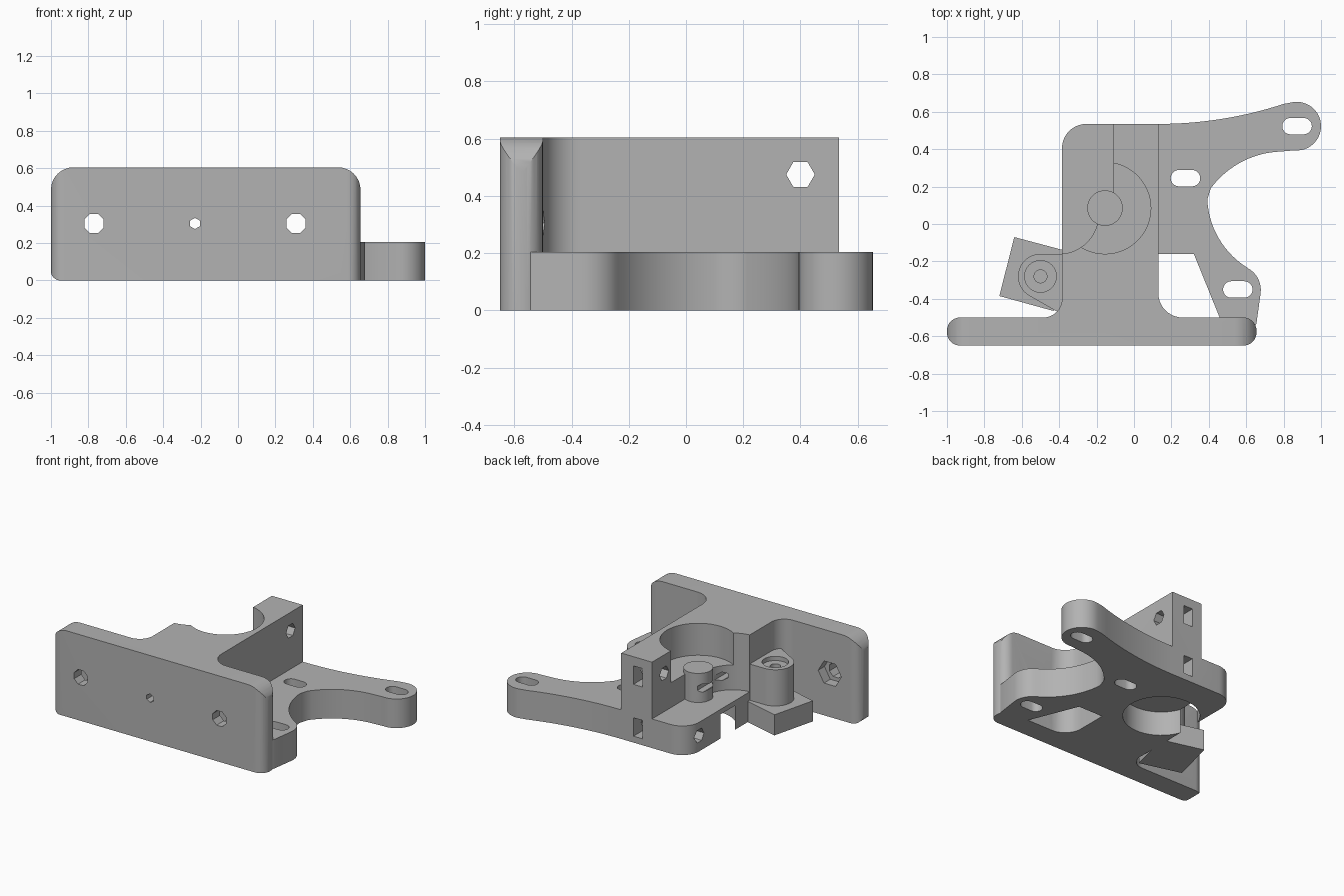
import bpy, bmesh, math
from mathutils import Vector

if "Cube" in bpy.data.objects:
    bpy.data.objects.remove(bpy.data.objects["Cube"], do_unlink=True)

grey = bpy.data.materials.new("plain_grey")
grey.use_nodes = True
color = (0.45, 0.45, 0.45, 1)
grey.diffuse_color = color
grey.node_tree.nodes["Principled BSDF"].inputs["Base Color"].default_value = color


def arc(cx, cy, r, start=0, end=360, n=24):
    """Points on an arc, angles in degrees."""
    a, b = math.radians(start), math.radians(end)
    return [(cx + r * math.cos(a + (b - a) * i / n),
             cy + r * math.sin(a + (b - a) * i / n)) for i in range(n + 1)]


def circle(cx, cy, r, n=48, turn=0):
    return arc(cx, cy, r, turn, turn + 360, n)[:-1]


def arc3(p, q, s, n=14):
    """Arc from p through q to s."""
    (ax, ay), (bx, by), (cx, cy) = p, q, s
    d = 2 * (ax * (by - cy) + bx * (cy - ay) + cx * (ay - by))
    a2, b2, c2 = ax * ax + ay * ay, bx * bx + by * by, cx * cx + cy * cy
    ux = (a2 * (by - cy) + b2 * (cy - ay) + c2 * (ay - by)) / d
    uy = (a2 * (cx - bx) + b2 * (ax - cx) + c2 * (bx - ax)) / d
    angle = lambda t: math.degrees(math.atan2(t[1] - uy, t[0] - ux))
    a0, sweep = angle(p), (angle(s) - angle(p)) % 360
    if (angle(q) - a0) % 360 > sweep:
        sweep -= 360
    return arc(ux, uy, math.hypot(ax - ux, ay - uy), a0, a0 + sweep, n)


def rect(x0, x1, y0, y1):
    return [(x0, y0), (x1, y0), (x1, y1), (x0, y1)]


def round_rect(x0, x1, y0, y1, radii):
    """Rounded rectangle; radii start at the lower left, anticlockwise."""
    pts = []
    corners = [(x0, y0, 1, 1), (x1, y0, -1, 1), (x1, y1, -1, -1), (x0, y1, 1, -1)]
    for i, ((x, y, sx, sy), r) in enumerate(zip(corners, radii)):
        start = 180 + 90 * i
        pts += arc(x + sx * r, y + sy * r, r, start, start + 90, 8) if r else [(x, y)]
    return pts


def prism(name, pts, lo, hi, axis="z"):
    place = {"z": lambda u, v, w: (u, v, w),
             "y": lambda u, v, w: (u, w, v),
             "x": lambda u, v, w: (w, u, v)}[axis]
    bm = bmesh.new()
    rings = [[bm.verts.new(place(u, v, w)) for u, v in pts] for w in (lo, hi)]
    n = len(pts)
    bm.faces.new(rings[0])
    bm.faces.new(rings[1])
    for i in range(n):
        j = (i + 1) % n
        bm.faces.new((rings[0][i], rings[0][j], rings[1][j], rings[1][i]))
    bmesh.ops.recalc_face_normals(bm, faces=bm.faces)
    mesh = bpy.data.meshes.new(name)
    bm.to_mesh(mesh)
    bm.free()
    mesh.materials.append(grey)
    obj = bpy.data.objects.new(name, mesh)
    bpy.context.collection.objects.link(obj)
    return obj


def combine(target, tool, operation):
    mod = target.modifiers.new("combine", "BOOLEAN")
    mod.operation, mod.solver, mod.object = operation, "EXACT", tool
    bpy.context.view_layer.objects.active = target
    bpy.ops.object.modifier_apply(modifier=mod.name)
    bpy.data.objects.remove(tool, do_unlink=True)


def add(target, *args):
    combine(target, prism("part", *args), "UNION")


def cut(target, *args):
    combine(target, prism("cutter", *args), "DIFFERENCE")


# Base plate with its two curved mounting arms
outline = [(-.385, -.55)]
outline += arc(-.255, .405, .13, 180, 90, 10)
outline += arc3((.13, .535), (.47, .562), (.8, .642))
outline += arc(.87, .523, .13, 105, -95, 24)
outline += arc3((.75, .385), (.53, .305), (.41, .19))
outline += arc3((.392, .13), (.455, -.08), (.6, -.23))
outline += arc3((.61, -.237), (.665, -.295), (.677, -.37), 8)
outline += [(.655, -.53), (.64, -.57)]
bracket = prism("mounting_bracket", outline, 0, .205)
cut(bracket, [(.13, -.16), (.32, -.16), (.47, -.53), (.13, -.53)], -.1, .4)

# Tall central body, flared into the front wall
body = arc(-.255, .405, .13, 180, 90, 10) + [(.13, .535)]
body += arc(.26, -.37, .13, 180, 270, 10) + [(.26, -.58), (-.485, -.58)]
body += arc(-.485, -.4, .1, 270, 360, 10)
add(bracket, body, 0, .605)

# Front wall rounded in plan and in elevation
wall = prism("wall", round_rect(-1, .655, -.65, -.5, [.07] * 4), 0, .605)
combine(wall, prism("wall_profile", round_rect(-1, .655, 0, .605, [.05, 0, .12, .12]),
                    -.8, -.3, "y"), "INTERSECT")
combine(bracket, wall, "UNION")

# Open rear corner, scooped side and round recess in the body
cut(bracket, rect(-.7, -.11, .06, .8), .205, .8)
cut(bracket, circle(-.4, .05, .21), .205, .8)
cut(bracket, circle(-.155, .085, .245), .38, .8)

# Central boss
add(bracket, circle(-.155, .085, .095, 32), .19, .41)

# Tilted foot and side screw boss
add(bracket, [(-.64, -.07), (-.72, -.385), (-.43, -.465), (-.35, -.147)], 0, .145)
add(bracket, arc(-.5, -.28, .12, 90, 239, 20) + [(-.4, -.475), (-.3, -.475), (-.3, -.16)],
    .1, .4)
add(bracket, circle(-.5, -.28, .12, 48), .1, .4)
cut(bracket, circle(-.5, -.28, .085, 32), .37, .6)
cut(bracket, circle(-.5, -.28, .035, 16), .2, .6)

# Round pocket in the underside
cut(bracket, circle(-.155, .085, .245), -.1, .17)

# Slotted mounting holes
for x, y in ((.555, -.35), (.275, .245), (.872, .523)):
    slot = arc(x + .035, y, .044, -90, 90, 10) + arc(x - .035, y, .044, 90, 270, 10)
    cut(bracket, slot, -.1, .4)

# Front wall bolt holes with hexagonal nut pockets behind
for x in (-.77, .31):
    cut(bracket, circle(x, .305, .056, 8, 22.5), -.8, -.3, "y")
    cut(bracket, circle(x, .305, .09, 6), -.57, -.4, "y")
cut(bracket, circle(-.23, .305, .03, 6, 30), -.8, .5, "y")

# Cross bolt holes and rear nut slots
for z, end in ((.475, .3), (.11, .08)):
    cut(bracket, circle(.4, z, .05, 6), -.6, end, "x")
    cut(bracket, rect(-.035, .035, z - .065, z + .065), .33, .7, "y")

# Smooth curved faces, crisp edges
bpy.ops.object.select_all(action="DESELECT")
bracket.select_set(True)
bpy.context.view_layer.objects.active = bracket
bpy.ops.object.shade_smooth_by_angle(angle=math.radians(30))
